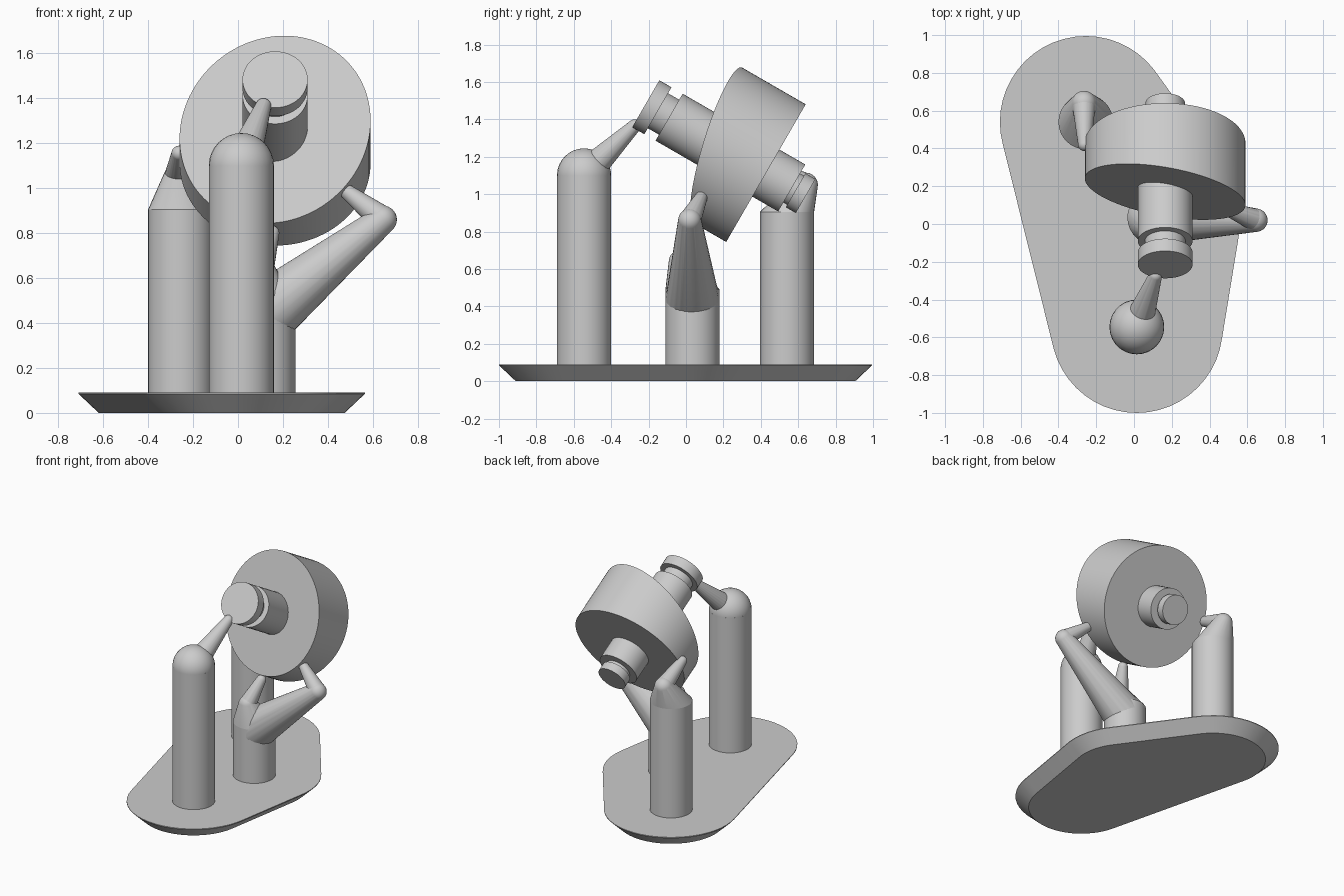
import bpy, bmesh, math
from mathutils import Vector, Matrix

old = bpy.data.objects.get("Cube")
if old:
    bpy.data.objects.remove(old, do_unlink=True)

# One plain grey for everything
grey = bpy.data.materials.new("plain grey")
grey.use_nodes = True
grey.diffuse_color = (0.6, 0.6, 0.6, 1)
grey.node_tree.nodes["Principled BSDF"].inputs["Base Color"].default_value = (0.6, 0.6, 0.6, 1)


def finish(name, bm, matrix=None):
    bmesh.ops.recalc_face_normals(bm, faces=bm.faces)
    mesh = bpy.data.meshes.new(name)
    bm.to_mesh(mesh)
    bm.free()
    mesh.materials.append(grey)
    obj = bpy.data.objects.new(name, mesh)
    bpy.context.collection.objects.link(obj)
    if matrix:
        obj.matrix_world = matrix
    bpy.ops.object.select_all(action='DESELECT')
    obj.select_set(True)
    bpy.context.view_layer.objects.active = obj
    bpy.ops.object.shade_smooth_by_angle(angle=math.radians(30))
    return obj


def ring(x, y, z, r, n=32):
    return [Vector((x + r * math.cos(math.tau * i / n),
                    y + r * math.sin(math.tau * i / n), z)) for i in range(n)]


def ball(center, r):
    bm = bmesh.new()
    bmesh.ops.create_uvsphere(bm, u_segments=28, v_segments=16, radius=r)
    points = [v.co + Vector(center) for v in bm.verts]
    bm.free()
    return points


def hull(name, points):
    # Wrap a convex skin around the points and merge its flat areas
    bm = bmesh.new()
    for p in points:
        bm.verts.new(p)
    result = bmesh.ops.convex_hull(bm, input=bm.verts)
    spare = [e for e in result["geom_interior"] if isinstance(e, bmesh.types.BMVert)]
    bmesh.ops.delete(bm, geom=spare, context='VERTS')
    bmesh.ops.dissolve_limit(bm, angle_limit=0.01, verts=bm.verts, edges=bm.edges)
    return finish(name, bm)


def cylinder(name, r, z0, z1, matrix, segments=48):
    bm = bmesh.new()
    bmesh.ops.create_cone(bm, cap_ends=True, segments=segments, radius1=r, radius2=r,
                          depth=z1 - z0, matrix=Matrix.Translation((0, 0, (z0 + z1) / 2)))
    return finish(name, bm, matrix)


R = 0.145
FRONT, MIDDLE, BACK = (0.015, -0.545), (0.11, 0.035), (-0.255, 0.54)

# Base plate: rounded outline around the three posts, sloping inward below
outline = []
for x, y in (FRONT, MIDDLE, BACK):
    outline += ring(x, y, 0, 0.365, 48) + ring(x, y, 0.085, 0.455, 48) + ring(x, y, 0.09, 0.455, 48)
hull("base_plate", outline)

# Upright posts
for name, (x, y), top in (("front_post", FRONT, 1.10),
                          ("middle_post", MIDDLE, 0.49),
                          ("back_post", BACK, 0.905)):
    cylinder(name, R, 0.085, top, Matrix.Translation((x, y, 0)), 32)

# Front post: dome and tapered finger
hull("front_dome", ball((*FRONT, 1.10), R))
hull("front_finger", ball((*FRONT, 1.10), 0.083) + ball((0.113, -0.275, 1.365), 0.035))

# Back post: tapered shoulder and finger
elbow = (-0.265, 0.64, 1.05)
hull("back_shoulder", ring(*BACK, 0.905, R) + ball(elbow, 0.065))
hull("back_finger", ball(elbow, 0.063) + ball((-0.262, 0.42, 1.155), 0.034))

# Middle post: long side branch and short inner branch, each with a finger
elbow = (0.645, 0.02, 0.86)
hull("side_branch", ball((*MIDDLE, 0.43), R) + ball(elbow, 0.062))
hull("side_finger", ball(elbow, 0.06) + ball((0.49, 0.08, 0.98), 0.034))
elbow = (0.10, -0.03, 0.64)
hull("inner_branch", ring(*MIDDLE, 0.49, R) + ball(elbow, 0.062))
hull("inner_finger", ball(elbow, 0.06) + ball((0.15, 0.06, 0.80), 0.034))

# Tilted rotor: local z runs forward along the axle from the drum's back face
axle = Matrix.Translation((0.165, 0.4275, 1.1125)) @ Matrix.Rotation(math.radians(60), 4, 'X')

# Drum with an obliquely cut front face
drum = cylinder("drum", 0.425, 0, 0.3, axle, 96)
for v in drum.data.vertices:
    if v.co.z > 0.1:
        v.co.z = 0.297 + 0.222 * v.co.y + 0.19 * v.co.x

# Axle steps on both sides
for name, r, z0, z1 in (("front_hub", 0.145, 0.15, 0.598),
                        ("front_neck", 0.108, 0.59, 0.675),
                        ("front_cap", 0.145, 0.667, 0.742),
                        ("back_hub", 0.145, -0.159, 0.05),
                        ("back_neck", 0.09, -0.19, -0.15),
                        ("back_cap", 0.105, -0.245, -0.183)):
    cylinder(name, r, z0, z1, axle)
